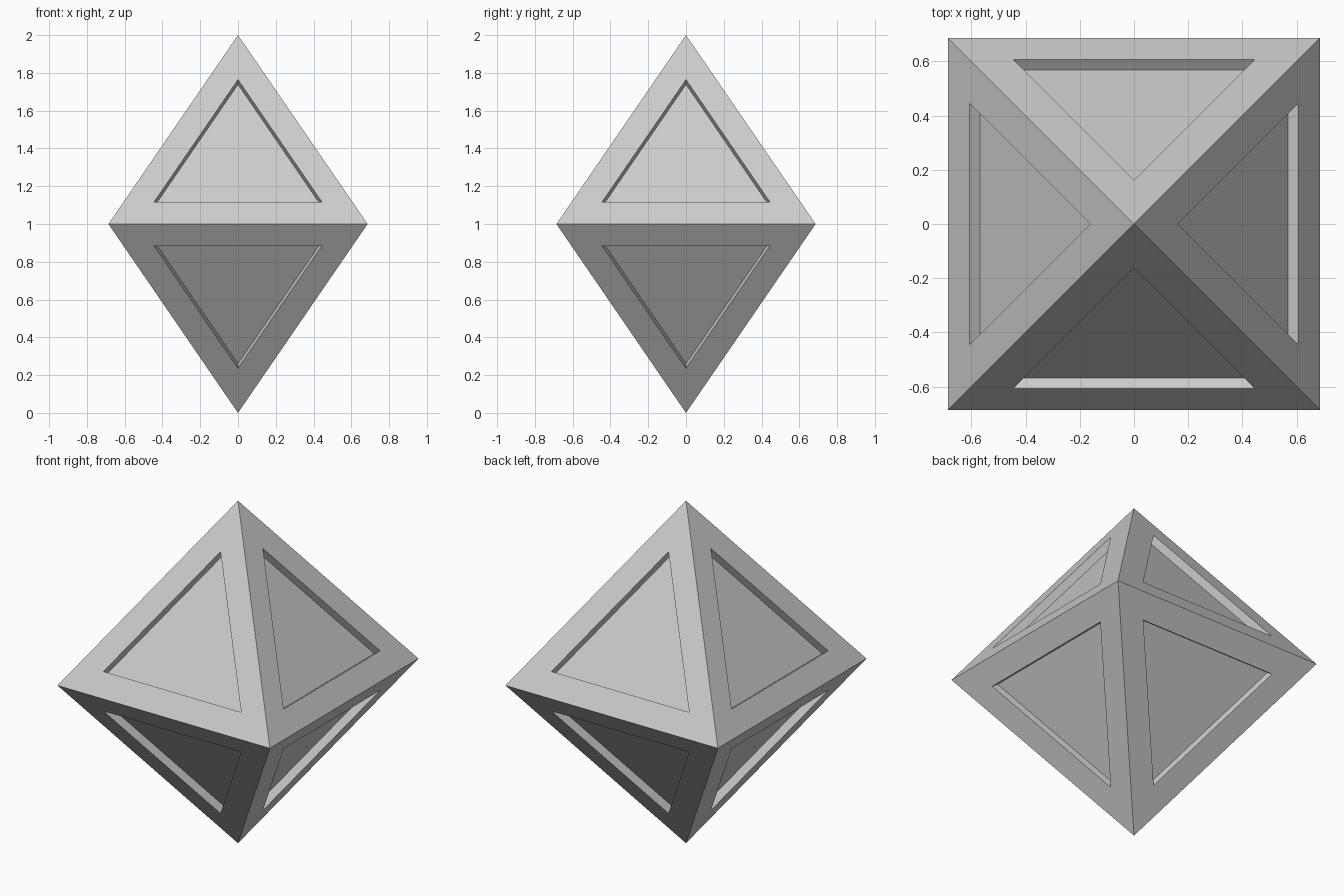
import bpy, bmesh

if "Cube" in bpy.data.objects:
    bpy.data.objects.remove(bpy.data.objects["Cube"])

HALF = 0.686      # half side of the square waist
BORDER = 0.1405   # frame width on each face
DEPTH = 0.046     # panel recess

bm = bmesh.new()

# Octahedron body: square waist with an apex above and below
waist = [bm.verts.new((x * HALF, y * HALF, 1)) for x, y in ((-1, -1), (1, -1), (1, 1), (-1, 1))]
top, bottom = bm.verts.new((0, 0, 2)), bm.verts.new((0, 0, 0))
for i in range(4):
    a, b = waist[i], waist[(i + 1) % 4]
    bm.faces.new((a, b, top))
    bm.faces.new((b, a, bottom))
bm.normal_update()

# Recessed triangular panel on every face
panels = bm.faces[:]
bmesh.ops.inset_individual(bm, faces=panels, thickness=BORDER, use_even_offset=True)
bm.normal_update()
floors = bmesh.ops.extrude_discrete_faces(bm, faces=panels)["faces"]
bm.normal_update()
for f in floors:
    bmesh.ops.translate(bm, verts=f.verts[:], vec=f.normal * -DEPTH)
bmesh.ops.recalc_face_normals(bm, faces=bm.faces[:])

mesh = bpy.data.meshes.new("octahedron_gem")
bm.to_mesh(mesh)
bm.free()
bpy.context.collection.objects.link(bpy.data.objects.new("octahedron_gem", mesh))
